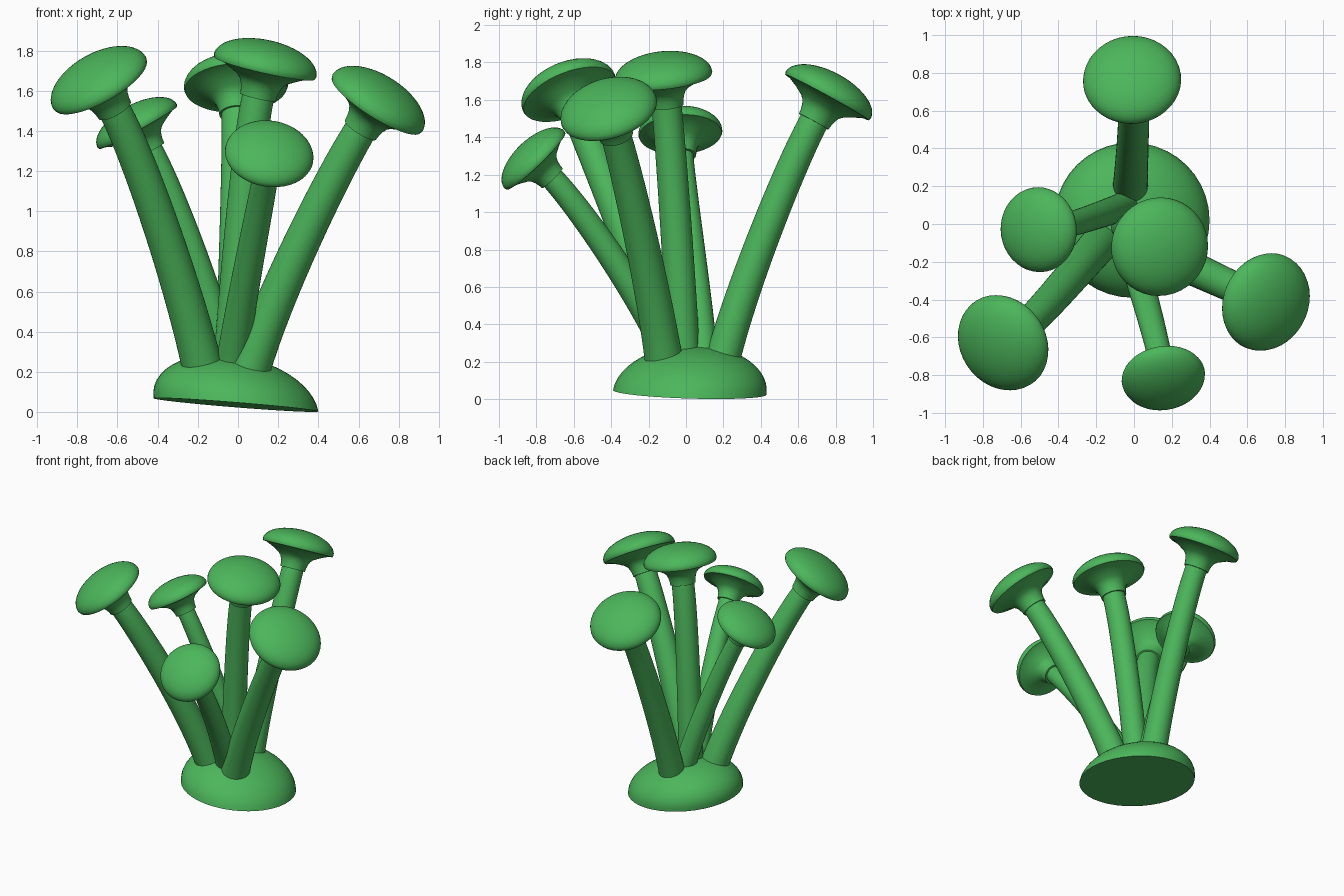
import bpy, bmesh, math
from mathutils import Vector

if "Cube" in bpy.data.objects:
    bpy.data.objects.remove(bpy.data.objects["Cube"])

green = bpy.data.materials.new("leaf_green")
green.diffuse_color = (0.072, 0.47, 0.105, 1)
green.use_nodes = True
green.node_tree.nodes["Principled BSDF"].inputs["Base Color"].default_value = green.diffuse_color
SEG = 40


def skin_rings(name, rings, angle=35):
    """Join a list of vertex rings into a smooth closed surface."""
    bm = bmesh.new()
    loops = [[bm.verts.new(p) for p in ring] for ring in rings]
    for a, b in zip(loops, loops[1:]):
        for i in range(SEG):
            j = (i + 1) % SEG
            bm.faces.new((a[i], a[j], b[j], b[i]))
    bm.faces.new(loops[0][::-1])
    bm.faces.new(loops[-1])
    bmesh.ops.recalc_face_normals(bm, faces=bm.faces)
    me = bpy.data.meshes.new(name)
    bm.to_mesh(me)
    bm.free()
    me.materials.append(green)
    ob = bpy.data.objects.new(name, me)
    bpy.context.collection.objects.link(ob)
    bpy.context.view_layer.objects.active = ob
    ob.select_set(True)
    bpy.ops.object.shade_smooth_by_angle(angle=math.radians(angle))
    ob.select_set(False)


def ring(centre, axis, radius):
    """Circle of points around an axis."""
    u = Vector((0, 1, 0)).cross(axis).normalized()
    if u.length < 0.5:
        u = Vector((1, 0, 0))
    v = axis.cross(u).normalized()
    return [centre + radius * (u * math.cos(t) + v * math.sin(t))
            for t in (2 * math.pi * i / SEG for i in range(SEG))]


# Base: leaning dome on a slightly sloping flat underside
rings = []
for k in range(13):
    a = math.radians(89 * k / 12)
    t = math.sin(a)
    r = 0.41 * math.cos(a)
    row = []
    for i in range(SEG):
        w = 2 * math.pi * i / SEG
        x, y = r * math.cos(w), r * math.sin(w)
        z = 0.036 - 0.08 * x - 0.03 * y + 0.25 * t
        row.append(Vector((x - 0.01 - 0.04 * t, y + 0.02 + 0.04 * t, z)))
    rings.append(row)
skin_rings("base_dome", rings)

# Cap underside, from the neck up to the rim (radius, height; times cap radius)
UNDER = [(0.345, -0.62), (0.355, -0.52), (0.38, -0.42), (0.42, -0.33), (0.5, -0.25),
         (0.68, -0.15), (0.88, -0.06), (0.98, -0.05)]

# name: cap centre, cap tilt (x, y), cap radius, stalk foot, stalk foot and neck radius
STALKS = {
    "back": ((-0.01, 0.76, 1.625), (-0.04, 0.48), 0.26, (-0.02, 0.18), 0.095, 0.078),
    "left": ((-0.502, -0.03, 1.425), (-0.48, -0.05), 0.225, (-0.03, 0.10), 0.08, 0.062),
    "middle": ((0.135, -0.12, 1.725), (0.22, -0.10), 0.262, (-0.04, -0.01), 0.09, 0.08),
    "front_left": ((-0.69, -0.627, 1.64), (-0.46, -0.33), 0.265, (-0.16, -0.08), 0.105, 0.08),
    "front_right": ((0.695, -0.412, 1.54), (0.52, -0.24), 0.265, (0.04, -0.11), 0.105, 0.08),
    "front": ((0.155, -0.81, 1.28), (0.12, -0.69), 0.222, (-0.04, -0.05), 0.085, 0.063),
}

for name, (c, tilt, R, foot, r0, r1) in STALKS.items():
    c = Vector(c)
    n = Vector((*tilt, math.sqrt(1 - tilt[0] ** 2 - tilt[1] ** 2)))

    # Cap: flared neck, rim, then low dome
    prof = UNDER + [(math.cos(a), 0.48 * math.sin(a))
                    for a in (math.radians(89 * k / 12) for k in range(13))]
    skin_rings(name + "_cap", [ring(c + n * R * h, n, R * r) for r, h in prof])

    # Stalk: tapered tube along a curve that bends outward
    p0 = Vector((*foot, 0.15))
    p3 = c - n * R * 0.55
    d = p3 - p0
    p1 = p0 + Vector((d.x * 0.65, d.y * 0.65, d.z)) * 0.33
    p2 = p3 - n * d.length * 0.18
    rings = []
    for k in range(21):
        t = k / 20
        s = 1 - t
        p = p0 * s**3 + p1 * 3 * s * s * t + p2 * 3 * s * t * t + p3 * t**3
        tan = (p1 - p0) * s * s + (p2 - p1) * 2 * s * t + (p3 - p2) * t * t
        rings.append(ring(p, tan.normalized(), r0 + (r1 - r0) * t**0.7))
    skin_rings(name + "_stalk", rings)
